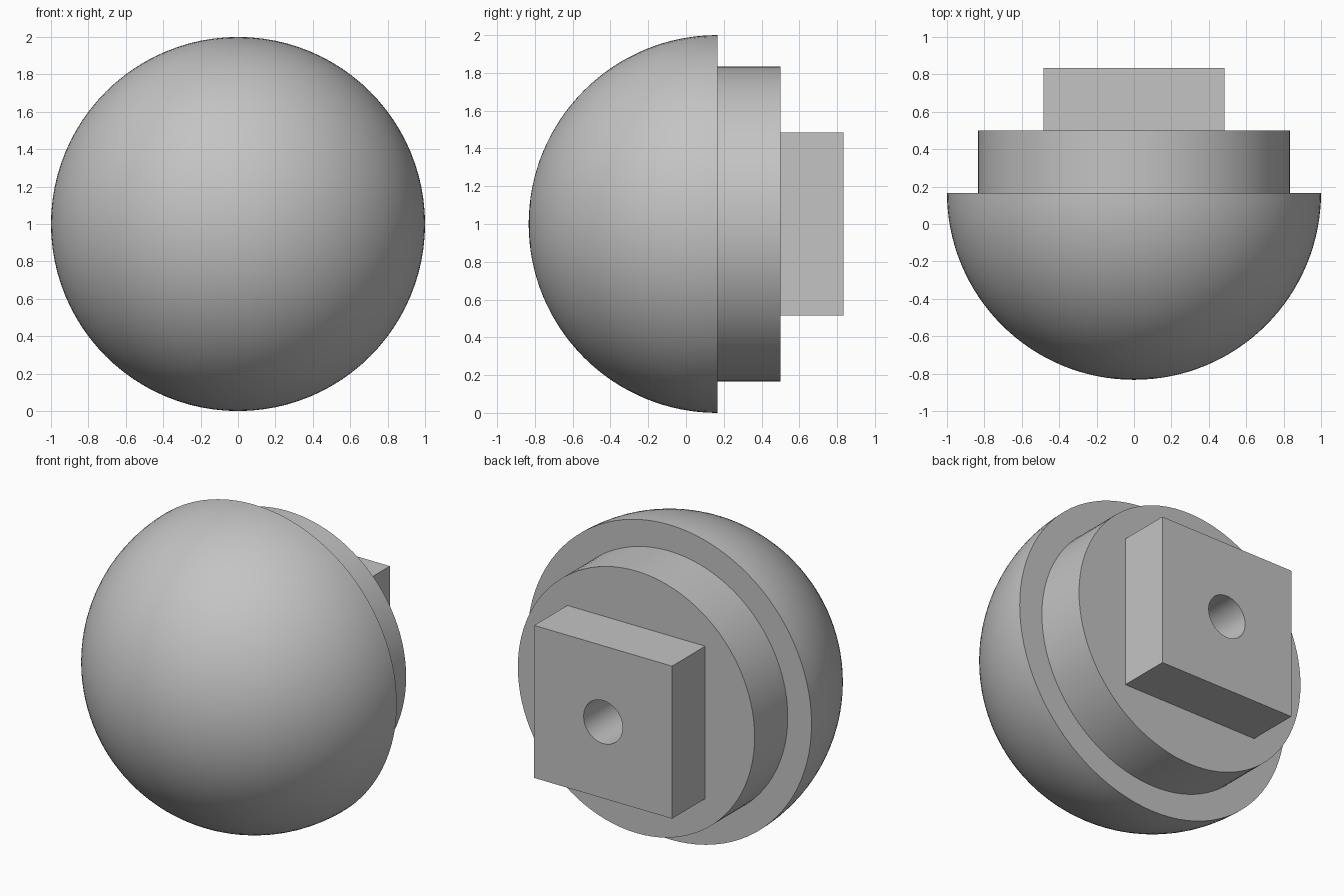
import bpy, bmesh
from math import sin, cos, pi, radians

cube = bpy.data.objects.get("Cube")
if cube:
    bpy.data.objects.remove(cube)

SEGMENTS = 96
RIM_Y, COLLAR_Y, BACK_Y = 0.167, 0.5, 0.833
BORE = 0.137

grey = bpy.data.materials.new("plain_grey")
grey.use_nodes = True
colour = (0.55, 0.55, 0.55, 1)
grey.diffuse_color = colour
grey.node_tree.nodes["Principled BSDF"].inputs["Base Color"].default_value = colour


def loft(name, profile, closed=False):
    """Sweep (radius, y, is_square) rings around the y axis at z = 1."""
    bm = bmesh.new()
    rings = []
    for radius, y, square in profile:
        ring = []
        for i in range(SEGMENTS):
            c, s = cos(2 * pi * i / SEGMENTS), sin(2 * pi * i / SEGMENTS)
            r = radius / max(abs(c), abs(s)) if square else radius
            ring.append(bm.verts.new((r * c, y, 1 + r * s)))
        rings.append(ring)
    pairs = list(zip(rings, rings[1:]))
    if closed:
        pairs.append((rings[-1], rings[0]))
    for a, b in pairs:
        for i in range(SEGMENTS):
            j = (i + 1) % SEGMENTS
            bm.faces.new((a[i], a[j], b[j], b[i]))
    bmesh.ops.remove_doubles(bm, verts=bm.verts, dist=1e-5)
    bmesh.ops.recalc_face_normals(bm, faces=bm.faces)
    mesh = bpy.data.meshes.new(name)
    bm.to_mesh(mesh)
    bm.free()
    mesh.materials.append(grey)
    obj = bpy.data.objects.new(name, mesh)
    bpy.context.collection.objects.link(obj)
    bpy.ops.object.select_all(action="DESELECT")
    obj.select_set(True)
    bpy.context.view_layer.objects.active = obj
    bpy.ops.object.shade_smooth_by_angle(angle=radians(30))
    return obj


# Half-sphere front with a flat back, which is also the floor of the bore
STEPS = 32
arc = [(sin(pi / 2 * k / STEPS), RIM_Y - cos(pi / 2 * k / STEPS), False)
       for k in range(STEPS + 1)]
loft("dome", arc + [(0, RIM_Y, False)])

# Round collar behind the dome, with the bore through it
loft("collar", [(BORE, RIM_Y, False), (0.833, RIM_Y, False),
                (0.833, COLLAR_Y, False), (BORE, COLLAR_Y, False)], closed=True)

# Square mounting block with the bore through it
loft("mounting_block", [(BORE, COLLAR_Y, False), (0.485, COLLAR_Y, True),
                        (0.485, BACK_Y, True), (BORE, BACK_Y, False)], closed=True)
